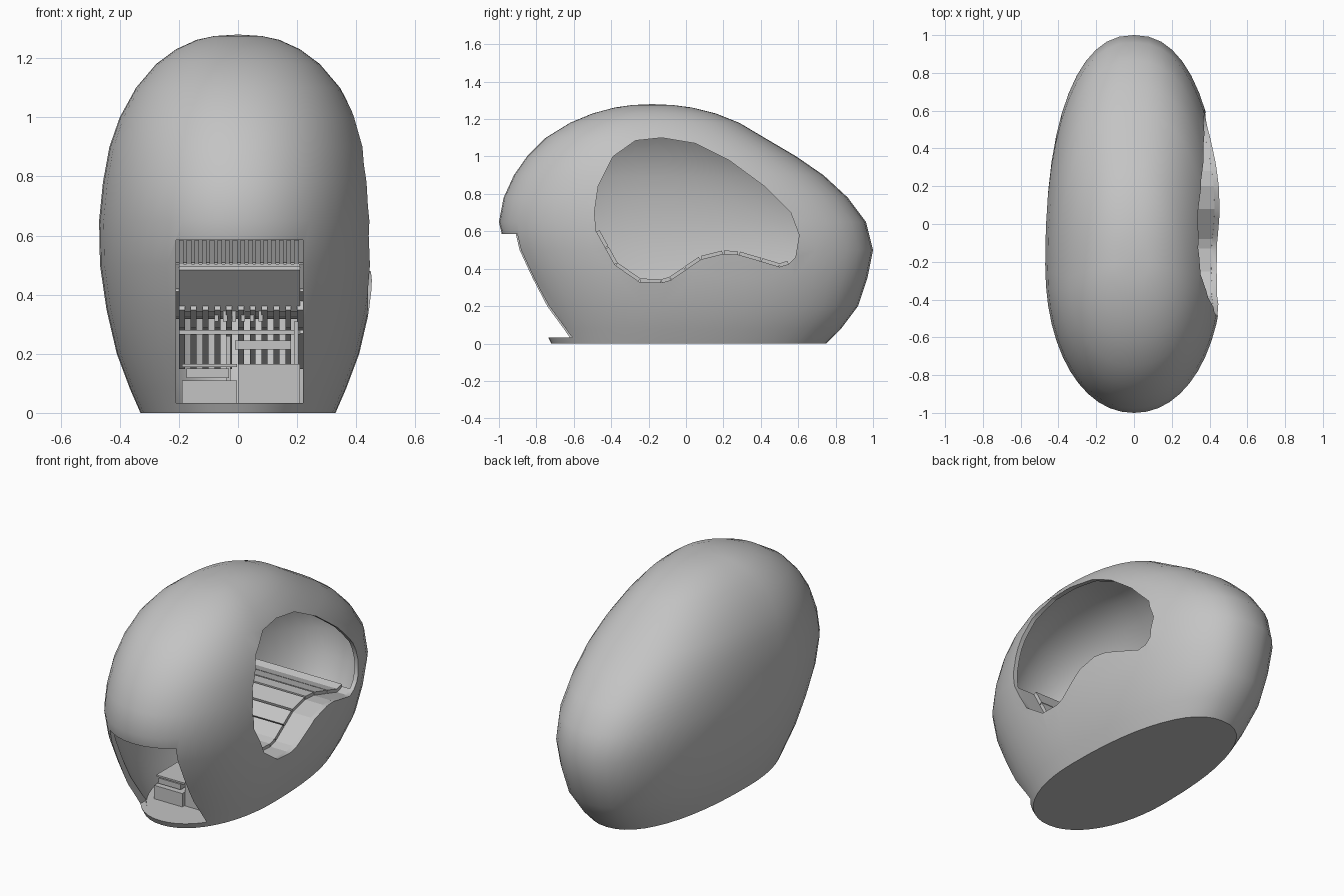
import bpy, bmesh, math
from mathutils import Vector

if "Cube" in bpy.data.objects:
    bpy.data.objects.remove(bpy.data.objects["Cube"])

grey = bpy.data.materials.new("plain grey")
grey.diffuse_color = (0.55, 0.55, 0.55, 1)
grey.use_nodes = True
grey.node_tree.nodes["Principled BSDF"].inputs["Base Color"].default_value = grey.diffuse_color


def finish(bm, name):
    bmesh.ops.recalc_face_normals(bm, faces=bm.faces)
    me = bpy.data.meshes.new(name)
    bm.to_mesh(me)
    bm.free()
    me.materials.append(grey)
    ob = bpy.data.objects.new(name, me)
    bpy.context.collection.objects.link(ob)
    return ob


def prism(name, outline, x0, x1):
    """Extrude a (y, z) outline along x."""
    bm = bmesh.new()
    a = [bm.verts.new((x0, y, z)) for y, z in outline]
    b = [bm.verts.new((x1, y, z)) for y, z in outline]
    bm.faces.new(a)
    bm.faces.new(b)
    n = len(a)
    for i in range(n):
        j = (i + 1) % n
        bm.faces.new((a[i], a[j], b[j], b[i]))
    return finish(bm, name)


def box(name, x0, x1, y0, y1, z0, z1):
    return prism(name, [(y0, z0), (y1, z0), (y1, z1), (y0, z1)], x0, x1)


def strip(path, top, bottom):
    """Thick band that follows a (y, z) path, offset along its normals."""
    up, down = [], []
    for i, p in enumerate(path):
        d = Vector(path[min(i + 1, len(path) - 1)]) - Vector(path[max(i - 1, 0)])
        n = Vector((-d.y, d.x)).normalized()
        up.append(Vector(p) + n * top)
        down.append(Vector(p) + n * bottom)
    return up + down[::-1]


# Egg levels: height, front y, back y, half width
LEVELS = [(0, -.72, .75, .33), (.08, -.76, .83, .365), (.2, -.83, .92, .41),
          (.35, -.90, .97, .445), (.5, -.965, 1.0, .467), (.65, -1.0, .962, .47),
          (.78, -.975, .865, .457), (.9, -.92, .735, .435), (1.0, -.85, .59, .4),
          (1.1, -.75, .42, .345), (1.18, -.62, .285, .277), (1.23, -.5, .16, .21),
          (1.262, -.38, .03, .14), (1.275, -.29, -.07, .08)]
SIDES = 48


def power(c, p):
    return math.copysign(abs(c) ** (2 / p), c)


def egg(name, scale=(1, 1, 1), lift=0):
    bm = bmesh.new()
    sx, sy, sz = scale
    rings = []
    for z, yf, yb, w in LEVELS:
        ring = []
        mid = yf + (yb - yf) * .4  # widest point sits forward of the middle
        for k in range(SIDES):
            t = math.tau * k / SIDES
            c, s = math.cos(t), math.sin(t)
            p, length = (2.3, yb - mid) if s > 0 else (2.1, mid - yf)
            ring.append(bm.verts.new((w * power(c, p) * sx,
                                      (mid + length * power(s, p)) * sy, z * sz + lift)))
        rings.append(ring)
    bm.faces.new(rings[0])
    for a, b in zip(rings, rings[1:]):
        for k in range(SIDES):
            j = (k + 1) % SIDES
            bm.faces.new((a[k], a[j], b[j], b[k]))
    pole = bm.verts.new((0, -.18 * sy, 1.28 * sz + lift))
    for k in range(SIDES):
        bm.faces.new((rings[-1][k], rings[-1][(k + 1) % SIDES], pole))
    return finish(bm, name)


def cut(target, cutter, operation='DIFFERENCE'):
    cutter.hide_render = True
    bpy.context.view_layer.objects.active = target
    mod = target.modifiers.new("cut", 'BOOLEAN')
    mod.operation = operation
    mod.solver = 'EXACT'
    mod.object = cutter
    bpy.ops.object.modifier_apply(modifier=mod.name)
    bpy.data.objects.remove(cutter)


# Hollow pod shell with a side doorway and a front hatch
shell = egg("pod_shell")
cut(shell, egg("cavity_cutter", (.945, .974, .96), .03))
DOOR = [(-.49, .7), (-.47, .84), (-.39, 1.0), (-.27, 1.085), (-.13, 1.1), (.05, 1.07),
        (.23, .98), (.42, .84), (.56, .7), (.605, .58), (.585, .46), (.55, .425),
        (.5, .41), (.4, .44), (.28, .475), (.2, .48), (.08, .45), (-.08, .34),
        (-.13, .325), (-.25, .33), (-.38, .42), (-.48, .6)]
cut(shell, prism("doorway_cutter", DOOR, .1, 1))
cut(shell, box("hatch_cutter", -.21, .22, -1.2, -.5, .033, .585))
bpy.ops.object.select_all(action='DESELECT')
shell.select_set(True)
bpy.context.view_layer.objects.active = shell
bpy.ops.object.shade_smooth_by_angle(angle=math.radians(38))

# Reclining seat: cross planks that follow the lower edge of the doorway
SEAT = DOOR[:10:-1]
ledge = prism("seat_ledge", strip(SEAT, -.001, -.025), .3, .6)
cut(ledge, egg("ledge_trimmer", (.985, .99, .99), .005), 'INTERSECT')
for i, (a, b) in enumerate(zip(SEAT, SEAT[1:])):
    a, b = Vector(a), Vector(b)
    count = max(1, round((b - a).length / .12))
    for k in range(count):
        p = a.lerp(b, (k + .03) / count)
        q = a.lerp(b, (k + .97) / count)
        prism(f"seat_plank_{i}_{k}", strip([p, q], .018, -.008), -.37, .305)

# Ribs and panel under the backrest, ribs under the seat
for i in range(16):
    x = -.2 + i * .026
    prism(f"back_rib_{i}", strip([(-.478, .6), (-.43, .51)], -.01, -.035), x, x + .016)
prism("back_panel", strip([(-.437, .5), (-.31, .36)], -.01, -.025), -.2, .21)
for i in range(11):
    x = -.2 + i * .04
    prism(f"seat_rib_{i}", strip([(-.33, .385)] + SEAT[2:], -.008, -.045), x, x + .02)
    prism(f"lower_slat_{i}", strip([(-.3, .28), (-.14, .16)], 0, -.015), x, x + .02)
box("back_rail", -.2, .21, -.47, -.45, .494, .504)
box("seat_rail", -.2, .21, -.32, -.3, .265, .28)

# Steps, shelf and posts behind the hatch
box("right_step", 0, .21, -.5, -.1, .03, .165)
box("left_step", -.19, -.004, -.52, -.1, .03, .11)
box("left_drawer", -.175, -.03, -.5, -.1, .118, .15)
box("left_step_top", -.19, -.004, -.5, -.1, .155, .165)
box("small_shelf", -.01, .18, -.42, -.25, .215, .245)
for name, x, z0, z1 in (("left_post", -.04, .11, .26), ("right_post", .19, .165, .31)):
    box(name, x, x + .015, -.45, -.43, z0, z1)
for i in range(6):
    x = -.08 + i * .03
    box(f"shelf_peg_{i}", x, x + .014, -.33, -.28, .31, .35)
